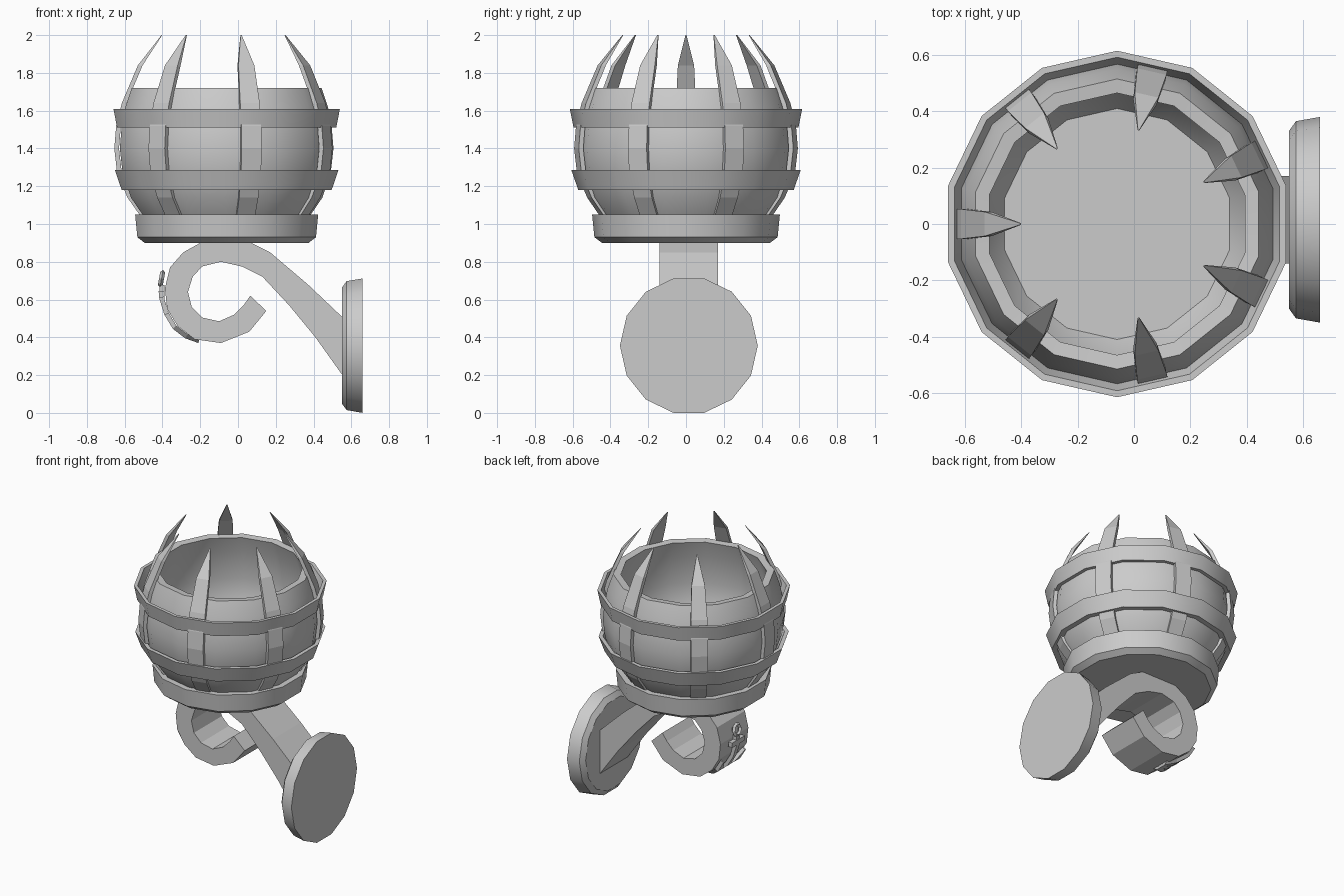
import bpy, bmesh, math
from mathutils import Vector

cube = bpy.data.objects.get("Cube")
if cube:
    bpy.data.objects.remove(cube)

grey = bpy.data.materials.new("plain grey")
grey.use_nodes = True
GREY = (0.6, 0.6, 0.6, 1)
grey.diffuse_color = GREY
grey.node_tree.nodes["Principled BSDF"].inputs["Base Color"].default_value = GREY

SIDES = 14
STEP = math.tau / SIDES
CX, ARM_Y = -0.06, 0.015      # barrel axis and bracket centre line


def finish(name, bm, smooth=None):
    bmesh.ops.recalc_face_normals(bm, faces=bm.faces)
    mesh = bpy.data.meshes.new(name)
    bm.to_mesh(mesh)
    bm.free()
    ob = bpy.data.objects.new(name, mesh)
    bpy.context.collection.objects.link(ob)
    mesh.materials.append(grey)
    if smooth:
        bpy.ops.object.select_all(action='DESELECT')
        ob.select_set(True)
        bpy.context.view_layer.objects.active = ob
        bpy.ops.object.shade_smooth_by_angle(angle=math.radians(smooth))
    return ob


def lathe(name, profile, closed=False, smooth=None):
    """Spin (radius, height) points about the barrel axis; open profiles get caps."""
    bm = bmesh.new()
    rings = [[bm.verts.new((CX + r * math.cos((i + 0.5) * STEP),
                            r * math.sin((i + 0.5) * STEP), z))
              for i in range(SIDES)] for r, z in profile]
    pairs = list(zip(rings, rings[1:]))
    if closed:
        pairs.append((rings[-1], rings[0]))
    else:
        bm.faces.new(rings[0])
        bm.faces.new(rings[-1])
    for a, b in pairs:
        for i in range(SIDES):
            j = (i + 1) % SIDES
            bm.faces.new((a[i], a[j], b[j], b[i]))
    return finish(name, bm, smooth)


def band(name, sections, place):
    """Sweep a box section; each section is (outer, inner, half width)."""
    bm = bmesh.new()
    rings = [[bm.verts.new(place(p, s * w)) for p, s in
              ((o, -1), (o, 1), (i, 1), (i, -1))] for o, i, w in sections]
    for a, b in zip(rings, rings[1:]):
        for k in range(4):
            m = (k + 1) % 4
            bm.faces.new((a[k], a[m], b[m], b[k]))
    bm.faces.new(rings[0])
    bm.faces.new(rings[-1])
    return finish(name, bm)


# Barrel: base disc, hollow bowl and two flared hoops
lathe("base_disc", [(0.445, 0.9), (0.485, 0.93), (0.497, 1.05)], smooth=30)
lathe("bowl", [(0.45, 1.04), (0.52, 1.14), (0.565, 1.27), (0.58, 1.4), (0.57, 1.52),
               (0.55, 1.62), (0.515, 1.72), (0.465, 1.715), (0.50, 1.6), (0.53, 1.4),
               (0.515, 1.27), (0.47, 1.15), (0.41, 1.06)], smooth=40)
lathe("upper_hoop", [(0.595, 1.51), (0.615, 1.61), (0.592, 1.61), (0.56, 1.51)], True, 30)
lathe("lower_hoop", [(0.57, 1.18), (0.607, 1.285), (0.58, 1.285), (0.53, 1.18)], True, 30)

# Seven curved staves ending in inward-leaning points
STAVE = [(0.455, 1.04, 0.05), (0.525, 1.14, 0.052), (0.58, 1.27, 0.054),
         (0.595, 1.4, 0.055), (0.585, 1.52, 0.054), (0.555, 1.64, 0.053),
         (0.47, 1.84, 0.043), (0.345, 2.0, 0.003)]
for n in range(7):
    a = math.pi + n * math.tau / 7
    out, side = Vector((math.cos(a), math.sin(a), 0)), Vector((-math.sin(a), math.cos(a), 0))

    def place(p, s):
        return Vector((CX, 0, p[1])) + out * p[0] + side * s

    band(f"stave_{n + 1}", [((r, z), (r - (0.025 if z < 1.9 else 0.004), z), w)
                            for r, z, w in STAVE], place)


def bracket_place(p, s):
    return Vector((p[0], ARM_Y + s, p[1]))


# Scrolled bracket arm, from wall plate to curl tip
OUTER = [(0.56, 0.5), (0.37, 0.68), (0.17, 0.85), (0.07, 0.9), (-0.08, 0.91), (-0.2, 0.9),
         (-0.29, 0.85), (-0.36, 0.77), (-0.387, 0.66), (-0.375, 0.55), (-0.32, 0.46),
         (-0.23, 0.39), (-0.09, 0.37), (0.06, 0.43), (0.15, 0.54)]
INNER = [(0.56, 0.19), (0.41, 0.4), (0.27, 0.57), (0.13, 0.72), (0.02, 0.775), (-0.09, 0.8),
         (-0.19, 0.775), (-0.24, 0.72), (-0.265, 0.64), (-0.245, 0.56), (-0.19, 0.505),
         (-0.1, 0.485), (-0.02, 0.52), (0.03, 0.57), (0.065, 0.62)]
band("bracket_arm", [(o, i, 0.155) for o, i in zip(OUTER, INNER)], bracket_place)

# Bevelled wall plate
bm = bmesh.new()
rings = [[bm.verts.new((x, ARM_Y + r * math.cos(i * STEP), 0.356 + r * math.sin(i * STEP)))
          for i in range(SIDES)] for x, r in ((0.55, 0.315), (0.575, 0.35), (0.66, 0.365))]
for a, b in zip(rings, rings[1:]):
    for i in range(SIDES):
        j = (i + 1) % SIDES
        bm.faces.new((a[i], a[j], b[j], b[i]))
bm.faces.new(rings[0])
bm.faces.new(rings[-1])
finish("wall_plate", bm, 30)

# Anchor ornament wrapped round the curl: shank, crossbar, ring and two flukes
CURL = Vector((-0.13, 0.64))
SPINE = [(-0.415, 0.68), (-0.415, 0.6), (-0.39, 0.52), (-0.345, 0.445),
         (-0.28, 0.395), (-0.21, 0.37)]


def inward(p, d):
    p = Vector(p)
    return p + (CURL - p).normalized() * d


band("anchor_shank", [(p, inward(p, 0.025), 0.018) for p in SPINE], bracket_place)
band("anchor_crossbar", [(p, inward(p, 0.03), 0.07) for p in ((-0.42, 0.645), (-0.418, 0.61))],
     bracket_place)
for side, label in ((1, "back"), (-1, "front")):
    def fluke_place(p, s, side=side):
        t = max(0, min(1, (p[1] - 0.37) / 0.13))
        return Vector((p[0], ARM_Y + side * (0.02 + 0.1 * t ** 0.6) + s, p[1]))

    band(f"anchor_fluke_{label}", [(p, inward(p, 0.025), w) for p, w in
                                   zip(reversed(SPINE[2:]), (0.02, 0.022, 0.03, 0.005))],
         fluke_place)
bpy.ops.mesh.primitive_torus_add(major_segments=8, minor_segments=4, major_radius=0.035,
                                 minor_radius=0.013, location=(-0.405, ARM_Y, 0.71),
                                 rotation=(0, math.radians(100), 0))
ring = bpy.context.object
ring.name = "anchor_ring"
ring.data.materials.append(grey)
